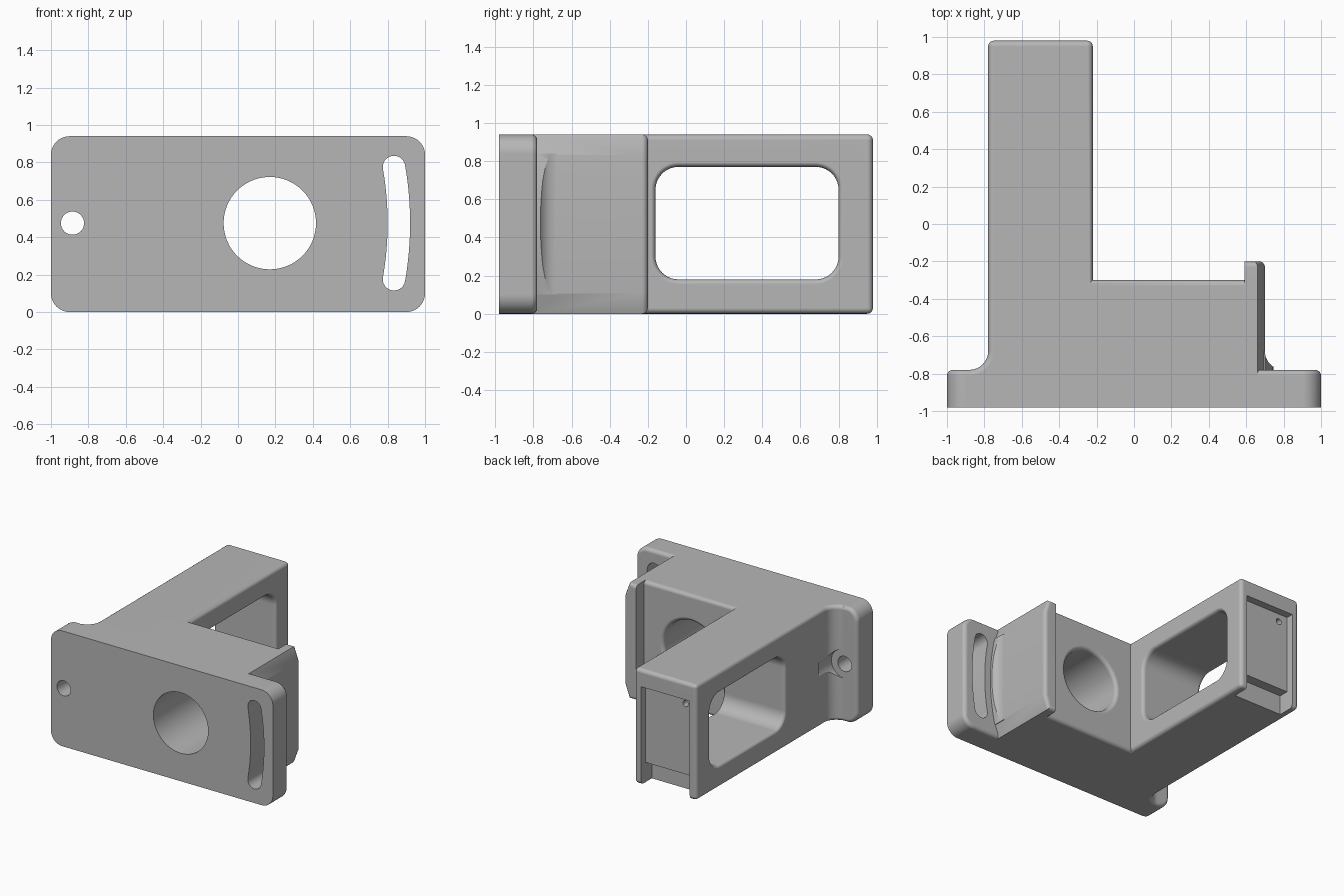
import bpy, bmesh
from math import sin, cos, pi

cube = bpy.data.objects.get("Cube")
if cube:
    bpy.data.objects.remove(cube, do_unlink=True)

H = 0.94            # overall height
MID = 0.475         # height of the hole centres
PIVOT = -0.885      # x of the pivot hole
FRONT, PLATE_BACK = -0.98, -0.78
ROUND = 0.03        # edge rounding

grey = bpy.data.materials.new("light_grey")
grey.use_nodes = True
grey.diffuse_color = (0.47, 0.47, 0.47, 1)
grey.node_tree.nodes["Principled BSDF"].inputs["Base Color"].default_value = grey.diffuse_color


# ---- helpers ----
def arc(cx, cy, r, a0, a1, n):
    return [(cx + r * cos(a0 + (a1 - a0) * i / n), cy + r * sin(a0 + (a1 - a0) * i / n))
            for i in range(n + 1)]


def rounded_rect(u0, u1, v0, v1, r, grow=0.0):
    u0, u1, v0, v1, r = u0 - grow, u1 + grow, v0 - grow, v1 + grow, r + grow
    pts = []
    for i, (u, v) in enumerate([(u1 - r, v1 - r), (u0 + r, v1 - r), (u0 + r, v0 + r), (u1 - r, v0 + r)]):
        pts += arc(u, v, r, i * pi / 2, (i + 1) * pi / 2, 10)
    return pts


def circle(u, v, r, n=64):
    return arc(u, v, r, 0, 2 * pi, n)[:-1]


def arc_slot(r, half, ang):
    """Slot curved around the pivot, with round ends."""
    pts = arc(PIVOT, MID, r + half, -ang, ang, 24)
    pts += arc(PIVOT + r * cos(ang), MID + r * sin(ang), half, ang, ang + pi, 12)[1:-1]
    pts += arc(PIVOT, MID, r - half, ang, -ang, 24)
    pts += arc(PIVOT + r * cos(ang), MID - r * sin(ang), half, pi - ang, 2 * pi - ang, 12)[1:-1]
    return pts


PLACE = {"x": lambda u, v, d: (d, u, v), "y": lambda u, v, d: (u, d, v), "z": lambda u, v, d: (u, v, d)}


def loft(name, axis, sections, bevel_rule=None):
    """Join equal-length outlines, each (depth, points), along an axis."""
    bm = bmesh.new()
    rings = [[bm.verts.new(PLACE[axis](u, v, d)) for u, v in pts] for d, pts in sections]
    n = len(rings[0])
    for a, b in zip(rings, rings[1:]):
        for i in range(n):
            bm.faces.new((a[i], a[(i + 1) % n], b[(i + 1) % n], b[i]))
    bm.faces.new(rings[0])
    bm.faces.new(rings[-1])
    bmesh.ops.recalc_face_normals(bm, faces=bm.faces)
    if bevel_rule:
        edges = [e for e in bm.edges if bevel_rule(e.verts[0].co, e.verts[1].co)]
        bmesh.ops.bevel(bm, geom=edges, offset=ROUND, segments=4, profile=0.5,
                        affect='EDGES', clamp_overlap=False)
        bmesh.ops.recalc_face_normals(bm, faces=bm.faces)
    mesh = bpy.data.meshes.new(name)
    bm.to_mesh(mesh)
    bm.free()
    mesh.materials.append(grey)
    ob = bpy.data.objects.new(name, mesh)
    bpy.context.collection.objects.link(ob)
    return ob


def prism(name, axis, pts, d0, d1, rule=None):
    return loft(name, axis, [(d0, pts), (d1, pts)], rule)


def box(name, x0, x1, y0, y1, z0, z1):
    return prism(name, "z", [(x0, y0), (x1, y0), (x1, y1), (x0, y1)], z0, z1)


def combine(target, other, operation):
    mod = target.modifiers.new(operation.lower(), 'BOOLEAN')
    mod.operation, mod.solver, mod.object = operation, 'EXACT', other
    bpy.context.view_layer.objects.active = target
    bpy.ops.object.modifier_apply(modifier=mod.name)
    bpy.data.objects.remove(other, do_unlink=True)


def rounding(steps=4):
    """(inset, depth) pairs along a quarter-round edge."""
    return [(ROUND * (1 - cos(i * pi / 2 / steps)), ROUND * (1 - sin(i * pi / 2 / steps)))
            for i in range(steps + 1)]


# ---- front plate with a rounded back rim ----
def plate_outline(inset):
    return rounded_rect(-1, 1, 0, H, 0.1, -inset)


plate = loft("mounting_bracket", "y",
             [(FRONT, plate_outline(0))] + [(PLATE_BACK - d, plate_outline(i)) for i, d in rounding()])

# ---- L-shaped body: long arm and cross block, filleted into the plate ----
outline = [(-0.88, -0.88), (0.63, -0.88), (0.63, -0.3), (-0.22, -0.3), (-0.22, 0.98), (-0.78, 0.98)]
outline += arc(-0.88, -0.68, 0.1, 0, -pi / 2, 8)


def body_edges(a, b):
    level = abs(a.z - b.z) < 1e-4
    if level:
        hidden = (a.y < -0.87 and b.y < -0.87) or (a.x > 0.62 and b.x > 0.62)
        return not hidden
    return a.y > 0.9


body = prism("arm_body", "z", outline, 0, H, body_edges)

# ---- side flange with sloped top and bottom ----
flange_pts = [(0.59, 0), (0.66, 0), (0.70, 0.11), (0.70, H - 0.11), (0.66, H), (0.59, H)]
flange = prism("side_flange", "y", flange_pts, -0.88, -0.2,
               lambda a, b: min(a.y, b.y) > -0.21 and max(a.x, b.x) > 0.6)

# ---- fillet between flange and plate ----
fillet_pts = [(0.64, -0.85), (0.80, -0.85)] + arc(0.80, -0.68, 0.1, -pi / 2, -pi, 8) + [(0.64, -0.68)]
fillet = prism("flange_fillet", "z", fillet_pts, 0.1, H - 0.1)

for part in (body, flange, fillet):
    combine(plate, part, 'UNION')

# ---- holes and recesses ----
cutters = []

# round bore through the block, eased at the back
bore = [(-1.1, circle(0.17, MID, 0.247))]
bore += [(-0.3 - ROUND + (ROUND - d), circle(0.17, MID, 0.247 + g))
         for g, d in [(i, dd) for i, dd in rounding()]]
bore.append((-0.25, circle(0.17, MID, 0.247 + ROUND)))
cutters.append(loft("bore", "y", bore))


# window through the arm, eased on both sides
def window(grow):
    return rounded_rect(-0.16, 0.80, 0.18, 0.77, 0.12, grow)


ease = [(i * 0.8, d) for i, d in rounding()]
left = [(-0.22 - d, window(g)) for g, d in ease]
right = [(-0.78 + d, window(g)) for g, d in reversed(ease)]
cutters.append(loft("window", "x", [(-0.85, window(ROUND * 0.8))] + right + left
                    + [(-0.15, window(ROUND * 0.8))]))

# pivot hole and curved slot, each with clearance behind the plate
cutters.append(prism("pivot_hole", "y", circle(PIVOT, MID, 0.062, 32), -1.1, -0.7))
cutters.append(prism("pivot_clearance", "y", circle(PIVOT, MID, 0.12, 40), PLATE_BACK, -0.6))
cutters.append(prism("curved_slot", "y", arc_slot(1.745, 0.06, 0.173), -1.1, -0.7))
cutters.append(prism("slot_clearance", "y", arc_slot(1.745, 0.115, 0.4), PLATE_BACK, -0.6))

# stepped pocket in the arm end, open at the bottom, with a pin hole
cutters.append(box("end_pocket", -0.72, -0.28, 0.92, 1.1, -0.1, 0.80))
cutters.append(box("end_pocket_step", -0.72, -0.28, 0.84, 1.1, -0.1, 0.16))
cutters.append(prism("pin_hole", "y", circle(-0.64, 0.735, 0.025, 20), 0.7, 1.1))

for cutter in cutters:
    combine(plate, cutter, 'DIFFERENCE')

# ---- shading ----
bpy.ops.object.select_all(action='DESELECT')
plate.select_set(True)
bpy.context.view_layer.objects.active = plate
bpy.ops.object.shade_smooth_by_angle(angle=0.52)
weighted = plate.modifiers.new("weighted_normals", 'WEIGHTED_NORMAL')
weighted.keep_sharp = True
